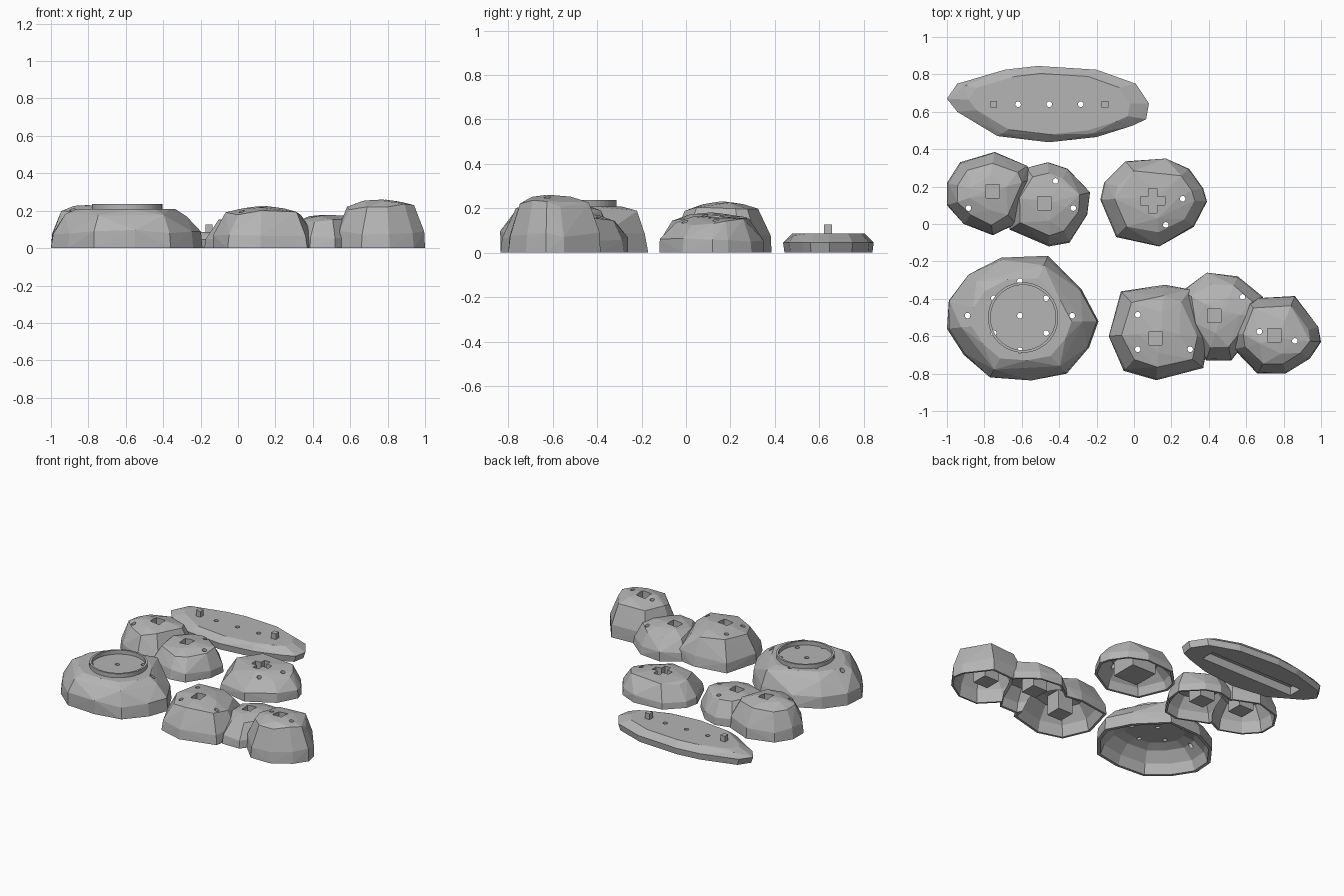
import bpy, bmesh, math, random
from mathutils import Vector, Matrix

if "Cube" in bpy.data.objects:
    bpy.data.objects.remove(bpy.data.objects["Cube"])

rng = random.Random(11)
stone = bpy.data.materials.new("stone_grey")
stone.diffuse_color = (0.46, 0.46, 0.46, 1)
stone.use_nodes = True
stone.node_tree.nodes["Principled BSDF"].inputs["Base Color"].default_value = stone.diffuse_color


def make(name, bm):
    bmesh.ops.recalc_face_normals(bm, faces=bm.faces)
    me = bpy.data.meshes.new(name)
    bm.to_mesh(me)
    bm.free()
    me.materials.append(stone)
    ob = bpy.data.objects.new(name, me)
    bpy.context.collection.objects.link(ob)
    return ob


def hull(name, pts):
    bm = bmesh.new()
    for p in pts:
        bm.verts.new(p)
    bmesh.ops.convex_hull(bm, input=bm.verts[:])
    loose = [v for v in bm.verts if not v.link_faces]
    bmesh.ops.delete(bm, geom=loose, context='VERTS')
    bmesh.ops.dissolve_limit(bm, angle_limit=0.02, verts=bm.verts[:], edges=bm.edges[:])
    return make(name, bm)


def box(name, x, y, sx, sy, z0, z1):
    bm = bmesh.new()
    m = Matrix.Translation((x, y, (z0 + z1) / 2)) @ Matrix.Diagonal((sx, sy, z1 - z0, 1))
    bmesh.ops.create_cube(bm, size=1, matrix=m)
    return make(name, bm)


def cyl(name, x, y, r, z0, z1, n=16):
    bm = bmesh.new()
    bmesh.ops.create_cone(bm, cap_ends=True, segments=n, radius1=r, radius2=r, depth=z1 - z0,
                          matrix=Matrix.Translation((x, y, (z0 + z1) / 2)))
    return make(name, bm)


def combine(ob, other, op):
    mod = ob.modifiers.new("cut", 'BOOLEAN')
    mod.operation, mod.solver, mod.object = op, 'EXACT', other
    bpy.context.view_layer.objects.active = ob
    bpy.ops.object.modifier_apply(modifier=mod.name)
    bpy.data.objects.remove(other)


def lump(name, outline, levels, hollow=(), foot=1.0):
    """Faceted dome from a ground outline; levels are (scale, height, jitter, step)."""
    c = sum((Vector(p) for p in outline), Vector((0, 0))) / len(outline)

    def ring(s, z, jit=0, step=1, start=0):
        for p in outline[start::step]:
            k = s + rng.uniform(-1, 1) * jit
            q = c + (Vector(p) - c) * k
            yield (q.x, q.y, z + rng.uniform(-1, 1) * jit * 0.5)

    pts = list(ring(foot, 0))
    for i, (s, z, jit, step) in enumerate(levels):
        pts += ring(s, z, jit, step, i % step)
    outer = hull(name, pts)
    # Hollow underside leaning in towards a flat ceiling
    inner = [p for s, z in hollow for p in ring(s, z)]
    return outer, hull(name + "_hollow", inner) if inner else None


def dome(h):
    return ([(0.975, h * 0.32, 0.025, 1), (0.74, h * 0.85, 0.035, 1),
             (0.42, h * 0.965, 0.01, 2), (0.08, h, 0, 3)],
            [(.935, -.03), (.935, .005), (.87, h * .34), (.62, h * .73), (.4, h - .047)])


def cluster(name, lumps, sockets=(), holes=(), plus=False):
    """Join lumps into one shell, hang socket blocks inside it, then cut recesses and holes."""
    parts = [lump(name, o, *lv) for o, lv in lumps]
    body = parts[0][0]
    for outer, _ in parts[1:]:
        combine(body, outer, 'UNION')
    for _, inner in parts:
        combine(body, inner, 'DIFFERENCE')
    for x, y, h in sockets:
        w = 0.19 if plus else 0.115
        combine(body, box("block", x, y, w, w, 0.015 if plus else 0.04, h - 0.03), 'UNION')
        for sx, sy in ([(0.13, 0.045), (0.045, 0.13)] if plus else [(0.072, 0.072)]):
            combine(body, box("recess", x, y, sx, sy, h - 0.075, h + 0.1), 'DIFFERENCE')
    for x, y in holes:
        combine(body, cyl("hole", x, y, 0.015, -0.1, 0.4), 'DIFFERENCE')
    return body


# Large rock with a round seat
big = [(-.71, -.18), (-.46, -.17), (-.28, -.35), (-.19, -.52), (-.24, -.66), (-.36, -.80),
       (-.55, -.835), (-.77, -.82), (-.91, -.70), (-1, -.56), (-.99, -.41), (-.885, -.27)]
cx, cy = -0.61, -0.49
holes = [(cx, cy), (cx, -.305), (cx, -.675), (-.89, cy), (-.33, cy)]
holes += [(cx + sx * .14, cy + sy * .093) for sx in (-1, 1) for sy in (-1, 1)]
big_levels = ([(.98, .085, .025, 1), (.83, .178, .03, 2), (.66, .208, 0, 1)],
              [(.94, -.03), (.94, .005), (.88, .07), (.7, .135), (.52, .158)])
cluster("large_rock", [(big, big_levels)], holes=holes)
rim = cyl("seat_rim", -.593, -.5, .188, .19, .236, 48)
combine(rim, cyl("rim_bore", -.593, -.5, .174, .1, .3, 48), 'DIFFERENCE')

# Group of three rocks
cluster("triple_rock", [
    ([(-.135, -.60), (-.07, -.36), (.165, -.325), (.30, -.35), (.40, -.61), (.37, -.77),
      (.12, -.835), (-.055, -.785)], dome(.225)),
    ([(.255, -.36), (.39, -.26), (.555, -.28), (.69, -.39), (.70, -.5), (.52, -.73),
      (.385, -.73), (.28, -.55)], dome(.178)),
    ([(.52, -.58), (.60, -.40), (.86, -.385), (.985, -.55), (1, -.63), (.94, -.72),
      (.81, -.80), (.66, -.80), (.535, -.67)], dome(.26))],
    sockets=[(.115, -.61, .225), (.43, -.49, .175), (.75, -.595, .258)],
    holes=[(.02, -.485), (.02, -.67), (.3, -.67), (.58, -.39), (.67, -.575), (.86, -.625)])

# Pair of rocks
cluster("double_rock", [
    ([(-1, .22), (-.93, .33), (-.745, .385), (-.57, .31), (-.54, .24), (-.63, 0),
      (-.755, -.06), (-.91, 0), (-1, .10)], dome(.23)),
    ([(-.575, .30), (-.46, .33), (-.355, .295), (-.235, .17), (-.25, .05), (-.345, -.10),
      (-.455, -.12), (-.665, -.03), (-.68, .15)], dome(.18))],
    sockets=[(-.755, .175, .228), (-.48, .11, .18)],
    holes=[(-.885, .085), (-.42, .23), (-.325, .085)])

# Single rock with a cross-shaped recess
cluster("cross_rock", [
    ([(-.18, .13), (-.16, .22), (-.045, .335), (.17, .35), (.295, .295), (.37, .19),
      (.39, .12), (.32, -.015), (.135, -.12), (-.095, -.07)], dome(.163))],
    sockets=[(.1, .125, .16)], holes=[(.26, .135), (.17, -.005)], plus=True)

# Long flat slab with a slot underneath and two pegs on top
slab, _ = lump("long_slab", [
    (-1, .67), (-.945, .75), (-.69, .825), (-.515, .845), (-.2, .825), (.01, .75), (.08, .645),
    (.065, .56), (-.01, .525), (-.2, .465), (-.455, .437), (-.73, .47), (-.945, .60)],
    [(1.0, .045, 0, 1), (.9, .072, .02, 2), (.8, .086, 0, 1)], foot=.97)
combine(slab, box("slot", -.455, .64, .74, .10, -.05, .06), 'DIFFERENCE')
for x in (-.62, -.453, -.285):
    combine(slab, cyl("hole", x, .64, .015, -.1, .2), 'DIFFERENCE')
for side, x in (("left", -.75), ("right", -.155)):
    box(side + "_peg", x, .64, .036, .036, .07, .127)
